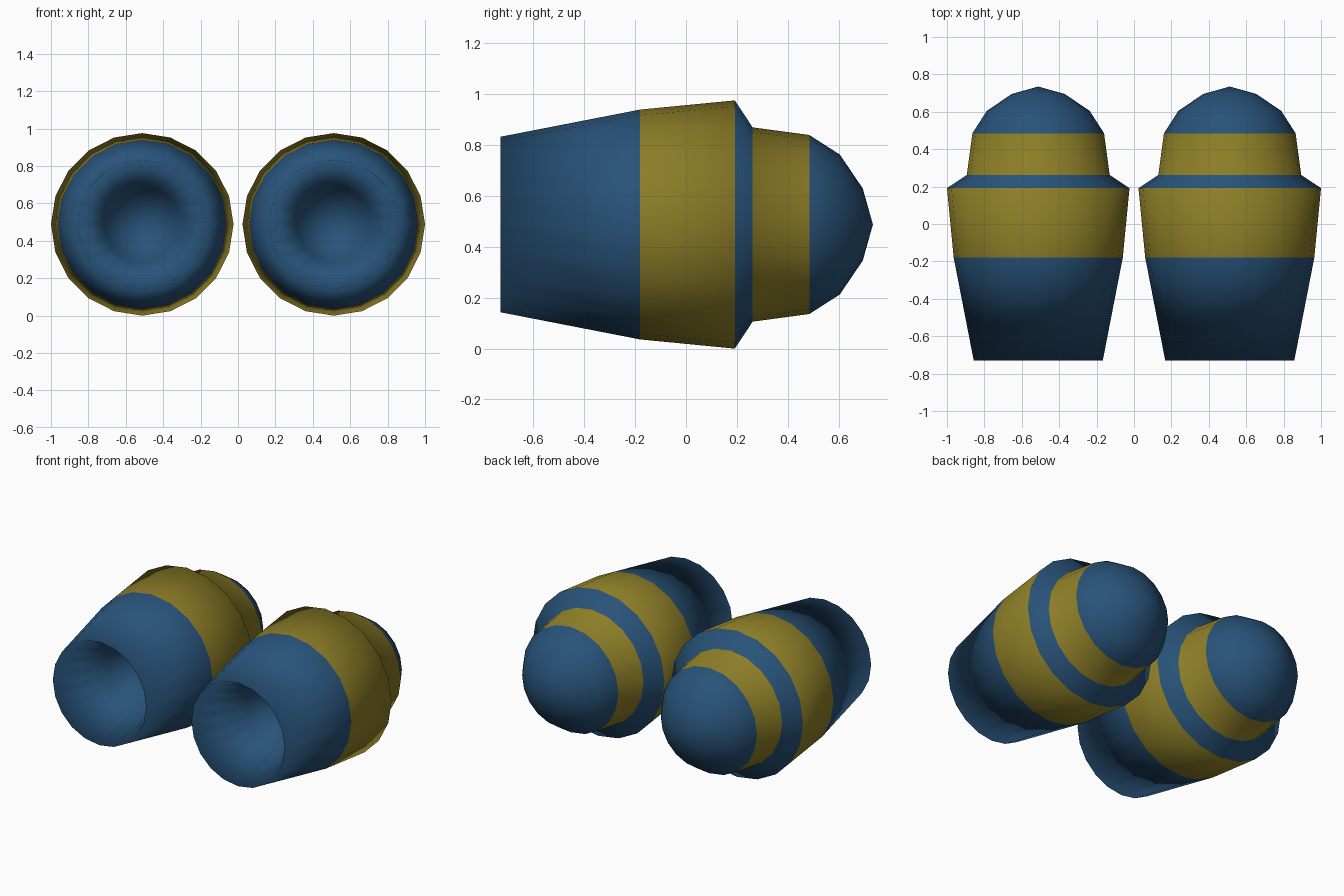
import bpy
import bmesh
from math import sin, cos, tau

cube = bpy.data.objects.get("Cube")
if cube:
    bpy.data.objects.remove(cube, do_unlink=True)


def make_material(name, colour):
    mat = bpy.data.materials.new(name)
    mat.use_nodes = True
    mat.diffuse_color = colour
    bsdf = mat.node_tree.nodes["Principled BSDF"]
    bsdf.inputs["Base Color"].default_value = colour
    bsdf.inputs["Roughness"].default_value = 0.8
    return mat


BLUE = make_material("navy blue", (0.021, 0.085, 0.19, 1))
GOLD = make_material("dark gold", (0.26, 0.205, 0.02, 1))

SIDES = 20
RADIUS = 0.488

# Profile (y, radius) from the cavity floor, over the front rim, to the tail tip
PROFILE = [
    (-0.22, 0), (-0.26, 0.12), (-0.36, 0.2),
    (-0.73, 0.345), (-0.18, 0.452), (0.192, RADIUS),
    (0.262, 0.382), (0.485, 0.352),
    (0.605, 0.275), (0.695, 0.142), (0.735, 0),
]
GOLD_BANDS = {4, 6}


def make_thruster(name, x):
    bm = bmesh.new()
    rings = []
    for y, r in PROFILE:
        count = SIDES if r else 1
        rings.append([bm.verts.new((r * sin(tau * i / SIDES), y, r * cos(tau * i / SIDES)))
                      for i in range(count)])
    # Bridge neighbouring rings, closing each end with a fan
    for band, (a, b) in enumerate(zip(rings, rings[1:])):
        for i in range(SIDES):
            j = (i + 1) % SIDES
            corners = [a[i % len(a)], a[j % len(a)], b[j % len(b)], b[i % len(b)]]
            face = bm.faces.new(list(dict.fromkeys(corners)))
            face.material_index = int(band in GOLD_BANDS)
            face.smooth = True
    bmesh.ops.recalc_face_normals(bm, faces=bm.faces)
    mesh = bpy.data.meshes.new(name)
    bm.to_mesh(mesh)
    bm.free()
    mesh.materials.append(BLUE)
    mesh.materials.append(GOLD)
    obj = bpy.data.objects.new(name, mesh)
    obj.location = (x, 0, RADIUS)
    bpy.context.collection.objects.link(obj)


# Matching pair, one on each side
for side, sign in (("left", 1), ("right", -1)):
    make_thruster(side + "_thruster", sign * (1 - RADIUS))
